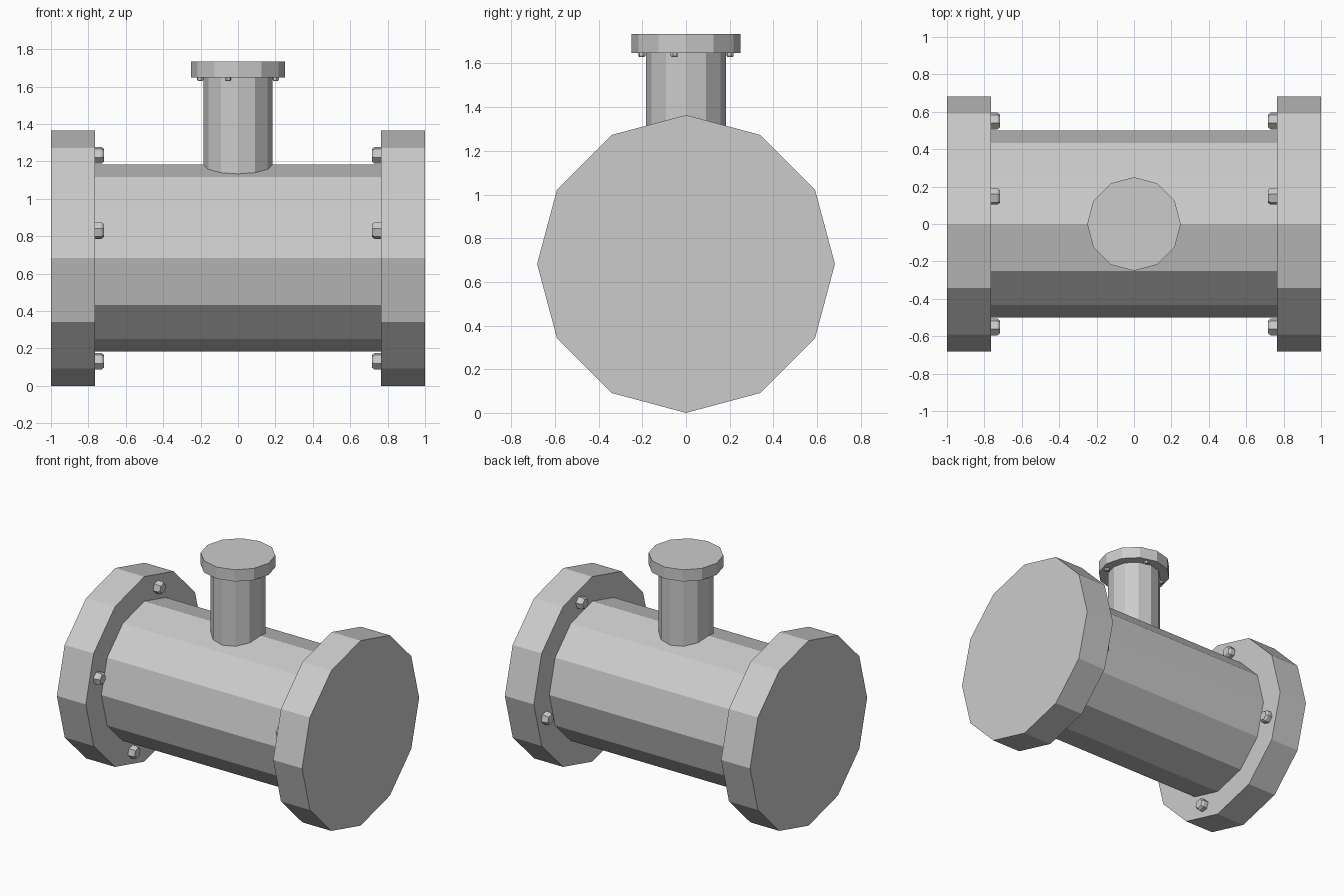
import bpy, bmesh
from math import pi, sin, cos, radians
from mathutils import Matrix, Vector

if "Cube" in bpy.data.objects:
    bpy.data.objects.remove(bpy.data.objects["Cube"])

AXIS_Z = 0.682          # height of the main pipe axis
K = 0.367               # branch size relative to the main pipe


def prism(name, rings, sides, place, turn=0.0):
    """Flat-faced solid from (height, radius) rings about local z."""
    bm = bmesh.new()
    loops = []
    for h, r in rings:
        loops.append([bm.verts.new((r * cos(turn + 2 * pi * i / sides),
                                    r * sin(turn + 2 * pi * i / sides), h))
                      for i in range(sides)])
    for a, b in zip(loops, loops[1:]):
        for i in range(sides):
            j = (i + 1) % sides
            bm.faces.new((a[i], a[j], b[j], b[i]))
    bm.faces.new(loops[0][::-1])
    bm.faces.new(loops[-1])
    bm.transform(place)
    bmesh.ops.recalc_face_normals(bm, faces=bm.faces)
    mesh = bpy.data.meshes.new(name)
    bm.to_mesh(mesh)
    bm.free()
    ob = bpy.data.objects.new(name, mesh)
    bpy.context.collection.objects.link(ob)
    return ob


def flange(name, place, s=1.0, start=15):
    """Disc whose inner face is at local z = 0, with four bolts below it."""
    prism(name, [(0, 0.682 * s), (0.236 * s, 0.682 * s)], 12, place)
    for k in range(4):
        a = radians(start + 90 * k)
        pos = Vector((cos(a), sin(a), 0)) * 0.57 * s
        rings = [(0.01 * s, 0.046 * s), (-0.034 * s, 0.046 * s), (-0.048 * s, 0.035 * s)]
        prism(f"{name}_bolt_{k + 1}", rings, 6, place @ Matrix.Translation(pos), a)


# main pipe along x
along_x = Matrix.Translation((0, 0, AXIS_Z)) @ Matrix.Rotation(pi / 2, 4, 'Y')
prism("main_pipe", [(-0.8, 0.5), (0.8, 0.5)], 12, along_x)

# end flanges: same bolt pattern in y/z on both ends
for name, side, start in (("right_flange", 1, 75), ("left_flange", -1, 15)):
    place = (Matrix.Translation((side * 0.764, 0, AXIS_Z))
             @ Matrix.Rotation(side * pi / 2, 4, 'Y'))
    flange(name, place, start=start)

# upright branch and its cap
prism("branch_pipe", [(0.95, 0.5 * K), (1.66, 0.5 * K)], 12, Matrix.Identity(4))
flange("branch_cap", Matrix.Translation((0, 0, 1.648)), K, start=-15)
